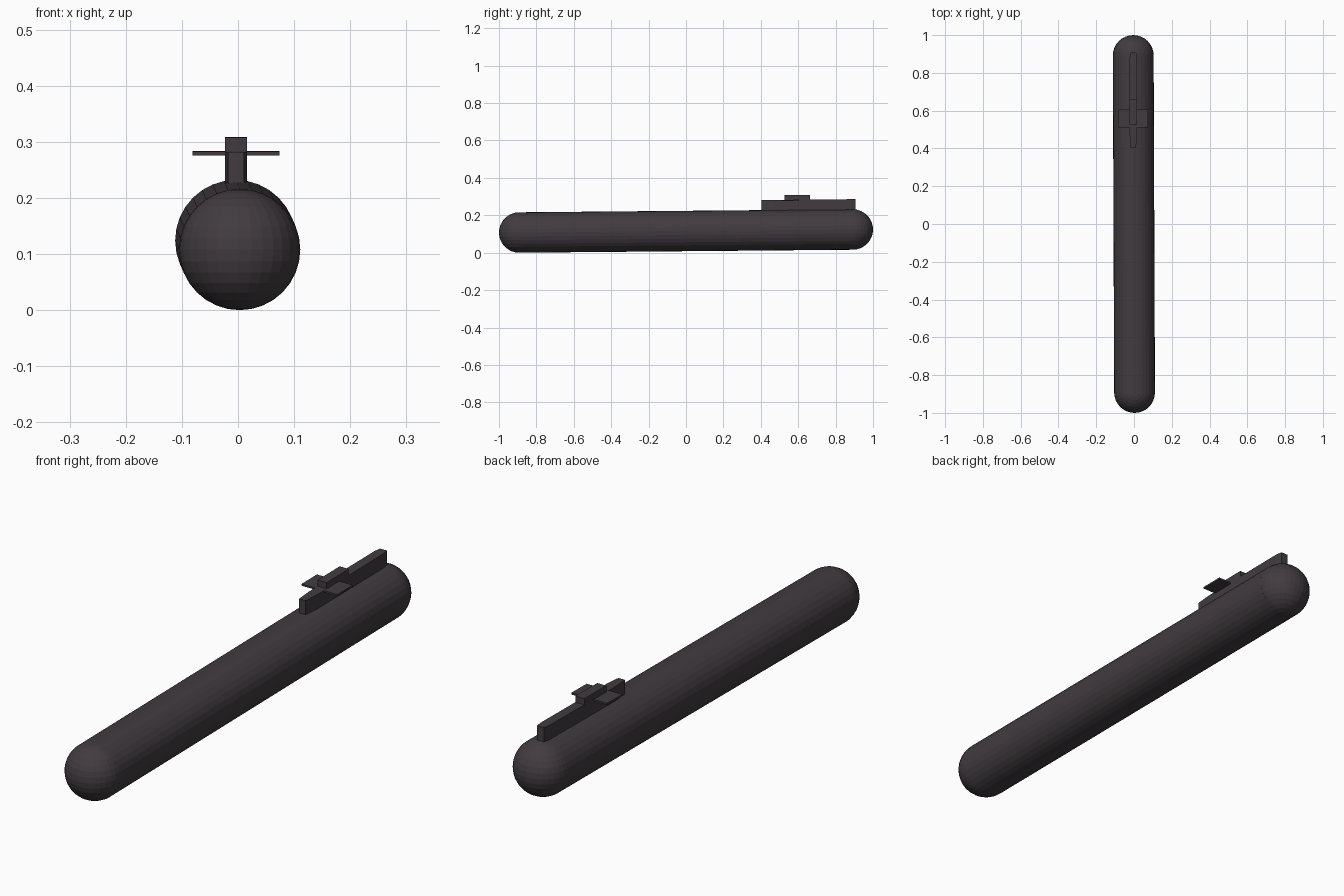
import bpy, bmesh, math
from mathutils import Vector

if "Cube" in bpy.data.objects:
    bpy.data.objects.remove(bpy.data.objects["Cube"])

R = 0.108
FRONT = Vector((0.003, -0.892, R))
BACK = Vector((-0.004, 0.892, 0.124))
AXIS = BACK - FRONT

paint = bpy.data.materials.new("dark charcoal")
paint.diffuse_color = (0.054, 0.044, 0.051, 1)
paint.use_nodes = True
paint.node_tree.nodes["Principled BSDF"].inputs["Base Color"].default_value = paint.diffuse_color


def finish(bm, name):
    bmesh.ops.recalc_face_normals(bm, faces=bm.faces)
    me = bpy.data.meshes.new(name)
    bm.to_mesh(me)
    bm.free()
    me.materials.append(paint)
    ob = bpy.data.objects.new(name, me)
    bpy.context.collection.objects.link(ob)
    return ob


def ball(name, centre):
    bm = bmesh.new()
    bmesh.ops.create_uvsphere(bm, u_segments=32, v_segments=16, radius=R)
    ob = finish(bm, name)
    ob.location = centre


def plate(name, outline, z0, z1, slope=0.009):
    """Extrude a half outline (half width, y), mirrored, following the hull tilt."""
    loop = [(w, y) for w, y in outline] + [(-w, y) for w, y in reversed(outline)]
    bm = bmesh.new()
    mid = (outline[0][1] + outline[-1][1]) / 2
    rings = []
    for z in (z0, z1):
        rings.append([bm.verts.new((w - 0.0035, y, z + slope * (y - mid))) for w, y in loop])
    low, high = rings
    bm.faces.new(low)
    bm.faces.new(high)
    n = len(loop)
    for i in range(n):
        j = (i + 1) % n
        bm.faces.new((low[i], low[j], high[j], high[i]))
    return finish(bm, name)


# Hull tube, slightly tilted, with rounded ends
bm = bmesh.new()
bmesh.ops.create_cone(bm, cap_ends=True, segments=32, radius1=R, radius2=R, depth=AXIS.length)
hull = finish(bm, "hull")
hull.location = (FRONT + BACK) / 2
hull.rotation_euler = AXIS.to_track_quat('Z', 'Y').to_euler()
ball("bow", FRONT)
ball("stern", BACK)

# Long sail with tapered ends
plate("sail", [(0.014, 0.404), (0.0195, 0.47), (0.0195, 0.88), (0.015, 0.907)], 0.19, 0.284)
# Raised bridge on top of the sail
plate("bridge", [(0.0195, 0.527), (0.0195, 0.663)], 0.27, 0.308)
# Thin side wings
plate("sail_planes", [(0.0775, 0.51), (0.0775, 0.605)], 0.276, 0.283)
